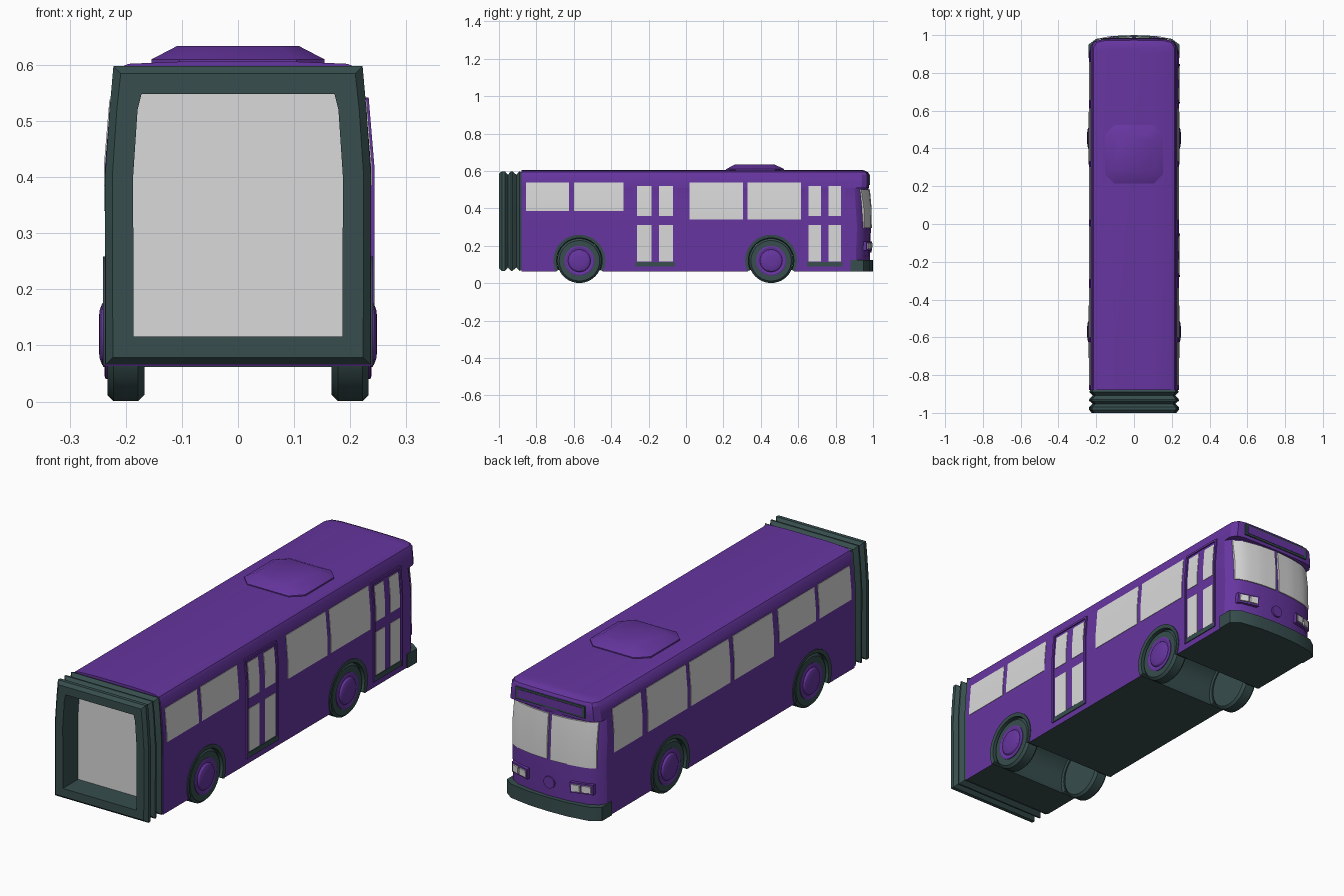
import bpy, bmesh, math

if "Cube" in bpy.data.objects:
    bpy.data.objects.remove(bpy.data.objects["Cube"], do_unlink=True)


def material(name, rgb):
    m = bpy.data.materials.new(name)
    m.use_nodes = True
    m.diffuse_color = (*rgb, 1)
    m.node_tree.nodes["Principled BSDF"].inputs["Base Color"].default_value = (*rgb, 1)
    return m


PURPLE = material("purple paint", (0.133, 0.036, 0.35))
DARK = material("dark rubber", (0.038, 0.075, 0.075))
GLASS = material("pale glass", (0.7, 0.7, 0.7))
made = []


def loft(name, rings, mat, closed=False):
    """Skin a list of equal-sized point rings; cap the ends, or join last to first."""
    bm = bmesh.new()
    rows = [[bm.verts.new(p) for p in ring] for ring in rings]
    n = len(rows[0])
    pairs = list(zip(rows, rows[1:])) + ([(rows[-1], rows[0])] if closed else [])
    for a, b in pairs:
        for i in range(n):
            j = (i + 1) % n
            bm.faces.new((a[i], a[j], b[j], b[i]))
    if not closed:
        bm.faces.new(rows[0])
        bm.faces.new(rows[-1])
    bmesh.ops.recalc_face_normals(bm, faces=bm.faces)
    me = bpy.data.meshes.new(name)
    bm.to_mesh(me)
    bm.free()
    me.materials.append(mat)
    ob = bpy.data.objects.new(name, me)
    bpy.context.collection.objects.link(ob)
    made.append(ob)
    return ob


def interp(table, t):
    for (a, va), (b, vb) in zip(table, table[1:]):
        if t <= b:
            return va + (vb - va) * max(0, t - a) / (b - a)
    return table[-1][1]


def box(name, x0, x1, y0, y1, z0, z1, mat):
    return loft(name, [[(x0, y0, z), (x1, y0, z), (x1, y1, z), (x0, y1, z)]
                       for z in (z0, z1)], mat)


def lathe(name, y, z, profile, mat, n=40, closed=False):
    """Turn (x, radius) pairs about an axis along x."""
    return loft(name, [[(x, y + r * math.cos(math.tau * i / n), z + r * math.sin(math.tau * i / n))
                        for i in range(n)] for x, r in profile], mat, closed)


# Body shape: half width by height, front position by height, bow of the nose
WIDTH = [(0.06, 0.237), (0.42, 0.237), (0.54, 0.227), (0.58, 0.222)]
NOSE = [(0.06, 0.98), (0.3, 0.989), (0.51, 0.976)]
BOW = [(0, 0), (0.4, 0.006), (0.75, 0.022), (0.92, 0.045), (1, 0.075)]
VISOR = [(0, 0), (0.4, 0.001), (0.75, 0.003), (0.92, 0.012), (1, 0.04)]
REAR = -0.88


def half_width(z):
    return interp(WIDTH, z)


def nose_y(x, z):
    return interp(NOSE, z) - interp(BOW, abs(x) / half_width(z))


def plan(w, front, bow, z):
    fracs = [-f for f, d in reversed(bow)] + [f for f, d in bow[1:]]
    return [(-w, REAR, z)] + [(f * w, front - interp(bow, abs(f)), z) for f in fracs] + [(w, REAR, z)]


rings = [plan(half_width(z), interp(NOSE, z), BOW, z) for z in (0.063, 0.3, 0.42, 0.508)]
for w, front, z in ((0.23, 0.978, 0.51), (0.227, 0.98, 0.54), (0.222, 0.98, 0.58),
                    (0.214, 0.973, 0.594), (0.195, 0.955, 0.602), (0.1, 0.94, 0.606)):
    rings.append(plan(w, front, VISOR, z))
body = loft("body", rings, PURPLE)

# Wheel wells cut through the body, dark underside
AXLES, HUB_Z, WELL_R = (-0.57, 0.455), 0.12, 0.136
bpy.context.view_layer.objects.active = body
for y in AXLES:
    cutter = lathe("well_cutter", y, HUB_Z, [(-0.4, WELL_R), (0.4, WELL_R)], DARK)
    cutter.hide_render = True
    mod = body.modifiers.new("well", "BOOLEAN")
    mod.operation, mod.solver, mod.object = "DIFFERENCE", "EXACT", cutter
    bpy.ops.object.modifier_apply(modifier=mod.name)
    made.remove(cutter)
    bpy.data.objects.remove(cutter, do_unlink=True)
if len(body.data.materials) < 2:
    body.data.materials.append(DARK)
for f in body.data.polygons:
    in_well = any(math.hypot(f.center.y - y, f.center.z - HUB_Z) < WELL_R + 0.002 for y in AXLES)
    underside = f.normal.z < -0.9 and f.center.z < 0.07
    f.material_index = int(underside or (in_well and abs(f.normal.x) < 0.5))

# Wheels and arch lips
for y in AXLES:
    for s in (-1, 1):
        side = "left" if s > 0 else "right"
        lathe(f"tyre_{side}", y, HUB_Z, [(s * x, r) for x, r in (
            (0.167, 0.08), (0.167, 0.108), (0.178, 0.119), (0.222, 0.119),
            (0.233, 0.108), (0.233, 0.078))], DARK)
        lathe(f"rim_{side}", y, HUB_Z, [(s * x, r) for x, r in (
            (0.2, 0.08), (0.236, 0.08), (0.238, 0.074), (0.235, 0.06),
            (0.242, 0.055), (0.247, 0.042), (0.248, 0.02))], PURPLE)
        arc = [math.radians(a) for a in range(-24, 205, 12)]
        loft(f"arch_lip_{side}", [[(s * x, y + r * math.cos(a), HUB_Z + r * math.sin(a))
             for x, r in ((0.17, 0.119), (0.238, 0.122), (0.241, 0.139), (0.17, 0.139))]
             for a in arc], DARK)


# Plates that follow the side walls
def side_plate(name, s, y0, y1, z0, z1, mat, off=0.003):
    zs = [z0] + [z for z in (0.42,) if z0 < z < z1] + [z1]
    loft(name, [[(s * (half_width(z) + d), y, z) for d, y in
                 ((-0.004, y0), (off, y0), (off, y1), (-0.004, y1))] for z in zs], mat)


SHORT, TALL = 0.385, 0.34
BAYS = [(-0.855, -0.625, SHORT), (-0.6, -0.335, SHORT), (0.02, 0.305, TALL), (0.33, 0.615, TALL)]
for s, bays in ((1, BAYS), (-1, BAYS + [(-0.295, -0.01, TALL), (0.655, 0.86, TALL)])):
    for y0, y1, z0 in bays:
        side_plate("side_window", s, y0, y1, z0, 0.538, GLASS, 0.002)

# Double doors on one side only
for c, half in ((-0.165, 0.11), (0.742, 0.1)):
    for y in (c - half, c + half):
        side_plate("door_post", 1, y - 0.005, y + 0.005, 0.09, 0.54, PURPLE, 0.006)
    side_plate("door_header", 1, c - half, c + half, 0.532, 0.542, PURPLE, 0.006)
    side_plate("door_step", 1, c - half, c + half, 0.09, 0.113, DARK, 0.004)
    for s in (-1, 1):
        a, b = sorted((c + s * 0.02, c + s * (half - 0.014)))
        for z0, z1 in ((0.115, 0.312), (0.36, 0.52)):
            side_plate("door_pane", 1, a, b, z0, z1, GLASS, 0.002)

# Bowed windscreen panes
for s in (-1, 1):
    stops = [0.008 + 0.205 * i / 8 for i in range(9)]
    loft("windscreen", [[(s * x, nose_y(x, z) + d, z) for z, d in
         ((0.295, -0.01), (0.295, 0.005), (0.4, 0.01), (0.5, 0.007), (0.5, -0.01))]
         for x in stops], GLASS)

# Destination sign, badge disc and headlights
box("sign_frame", -0.175, 0.175, 0.95, 0.983, 0.525, 0.58, DARK)
box("sign_panel", -0.163, 0.163, 0.95, 0.985, 0.534, 0.571, PURPLE)
badge = lathe("front_disc", 0, 0, [(-0.01, 0.027), (0.007, 0.027)], PURPLE, 24)
badge.rotation_euler.z = math.pi / 2
badge.location = (0, nose_y(0, 0.19), 0.19)
for s in (-1, 1):
    def lamp(name, x0, x1, z0, z1, out, mat):
        loft(name, [[(s * x, y, z) for x, y in ((x0, 0.93), (x1, 0.93),
             (x1, nose_y(x1, z) + out), (x0, nose_y(x0, z) + out))] for z in (z0, z1)], mat)
    lamp("headlight_housing", 0.108, 0.205, 0.175, 0.222, 0.018, PURPLE)
    lamp("headlight", 0.116, 0.152, 0.183, 0.214, 0.021, GLASS)
    lamp("headlight", 0.161, 0.197, 0.183, 0.214, 0.021, GLASS)

# Wraparound bumper
edge = [(0.241, 0.88), (0.241, 0.95), (0.2, 0.98), (0.1, 0.996), (0.0, 1.0)]
outline = edge + [(-x, y) for x, y in reversed(edge[:-1])]
loft("bumper", [[(x, y, z) for x, y in outline] for z in (0.062, 0.125)], DARK)


# Pleated connector with an open mouth and a pale inner panel
def hoop(y, inset):
    half = [(0.236 - inset, 0.066 + inset), (0.237 - inset, 0.4),
            (0.229 - inset, 0.52), (0.222 - inset, 0.598 - inset)]
    return [(x, y, z) for x, z in half] + [(-x, y, z) for x, z in reversed(half)]


PLEATS = [(-0.88, 0.05), (-0.88, 0.004), (-0.89, 0), (-0.907, 0.018), (-0.928, 0), (-0.936, 0),
          (-0.952, 0.018), (-0.968, 0), (-0.985, 0), (-1, 0.013), (-1, 0.05)]
loft("bellows", [hoop(y, d) for y, d in PLEATS], DARK, closed=True)
loft("bellows_panel", [hoop(y, 0.049) for y in (-0.89, -0.878)], GLASS)


# Roof pod
def octagon(x, y0, y1, c, z):
    return [(x, y0 + c, z), (x, y1 - c, z), (x - c, y1, z), (c - x, y1, z),
            (-x, y1 - c, z), (-x, y0 + c, z), (c - x, y0, z), (x - c, y0, z)]


loft("roof_pod", [octagon(0.154, 0.215, 0.525, 0.05, 0.6), octagon(0.154, 0.215, 0.525, 0.05, 0.61),
                  octagon(0.108, 0.26, 0.475, 0.035, 0.634)], PURPLE)

# Smooth shading with sharp edges kept
bpy.ops.object.select_all(action="DESELECT")
for ob in made:
    ob.select_set(True)
bpy.context.view_layer.objects.active = body
bpy.ops.object.shade_smooth_by_angle(angle=math.radians(30))
